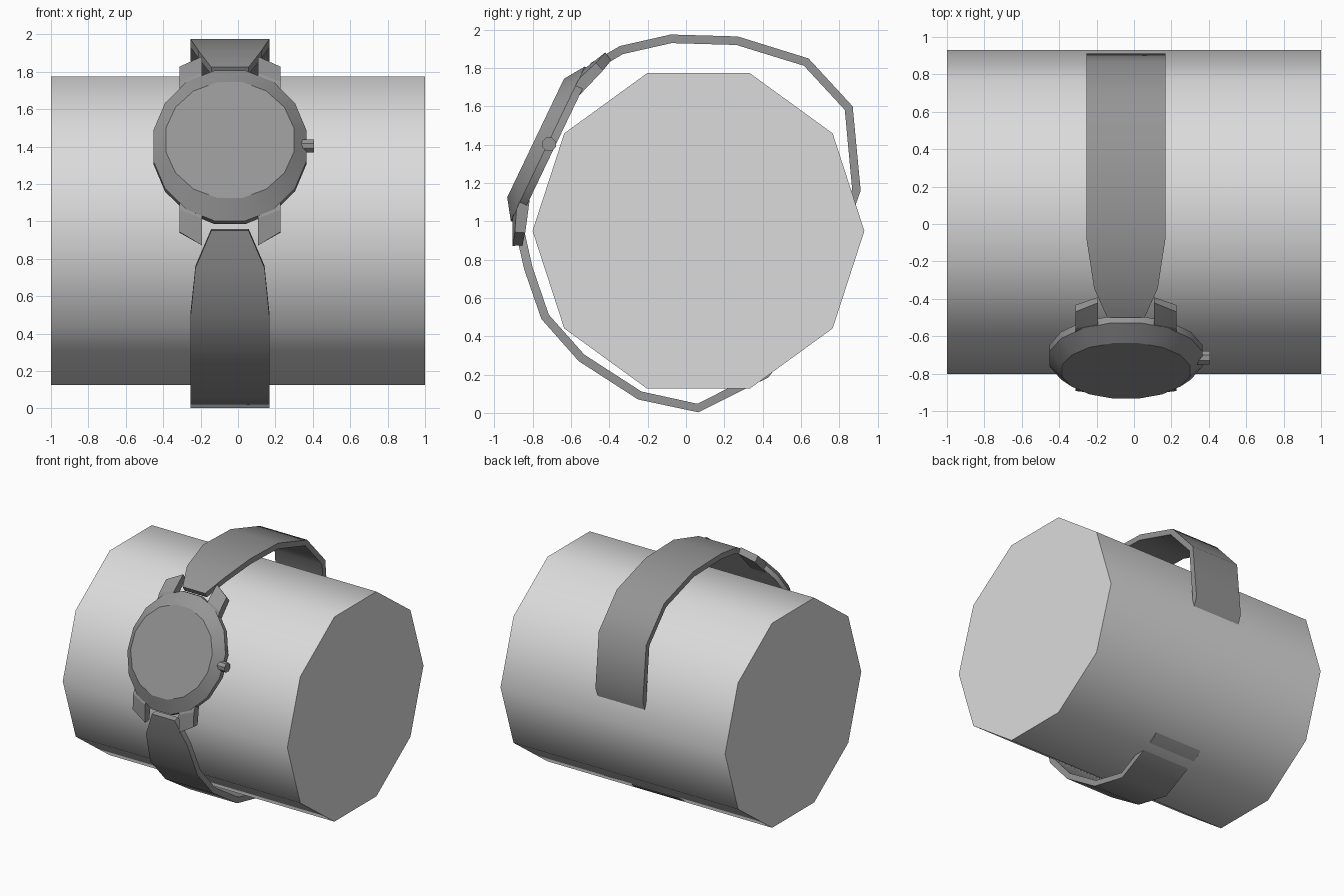
import bpy, bmesh, math
from mathutils import Matrix, Vector

cube = bpy.data.objects.get("Cube")
if cube:
    bpy.data.objects.remove(cube)


def material(name, value):
    mat = bpy.data.materials.new(name)
    mat.use_nodes = True
    color = (value, value, value, 1)
    mat.diffuse_color = color
    mat.node_tree.nodes["Principled BSDF"].inputs["Base Color"].default_value = color
    return mat


light_grey = material("light_grey", 0.71)
mid_grey = material("mid_grey", 0.3)


def finish(bm, name, mat, matrix=None, angle=40):
    bmesh.ops.recalc_face_normals(bm, faces=bm.faces)
    mesh = bpy.data.meshes.new(name)
    if matrix:
        bm.transform(matrix)
    bm.to_mesh(mesh)
    bm.free()
    mesh.materials.append(mat)
    obj = bpy.data.objects.new(name, mesh)
    bpy.context.collection.objects.link(obj)
    bpy.ops.object.select_all(action="DESELECT")
    obj.select_set(True)
    bpy.context.view_layer.objects.active = obj
    bpy.ops.object.shade_smooth_by_angle(angle=math.radians(angle))
    return obj


def loft(bm, rings):
    """Skin a list of equal closed rings and cap both ends."""
    loops = [[bm.verts.new(p) for p in ring] for ring in rings]
    n = len(loops[0])
    for a, b in zip(loops, loops[1:]):
        for i in range(n):
            j = (i + 1) % n
            bm.faces.new((a[i], a[j], b[j], b[i]))
    bm.faces.new(loops[0])
    bm.faces.new(loops[-1])


def ellipse(rx, ry, z, sides):
    steps = [(i + 0.5) * math.tau / sides for i in range(sides)]
    return [(rx * math.cos(a), ry * math.sin(a), z) for a in steps]


def x_cylinder(name, mat, sides, radius, length, center):
    bm = bmesh.new()
    bmesh.ops.create_cone(bm, cap_ends=True, segments=sides, radius1=radius,
                          radius2=radius, depth=length)
    # lay the axis along x, with flat sides at the top and bottom
    turn = Matrix.Rotation(math.pi / 2, 4, "Y") @ Matrix.Rotation(math.pi / 2, 4, "Z")
    spin = Matrix.Rotation(math.pi / sides, 4, "X")
    return finish(bm, name, mat, Matrix.Translation(center) @ spin @ turn)


# Display roll
x_cylinder("display_roll", light_grey, 10, 0.866, 2, (0, 0.065, 0.95))

# Tilted frame of the watch head: x across, y along the strap, z outwards
CENTER_X = -0.043
tilt = math.radians(90 - 25.6)
head = Matrix.Translation((CENTER_X, -0.785, 1.435)) @ Matrix.Rotation(tilt, 4, "X")

# Case with a sloped bezel and flat dial
bm = bmesh.new()
loft(bm, [ellipse(0.418, 0.455, -0.11, 16),
          ellipse(0.418, 0.455, -0.07, 16),
          ellipse(0.35, 0.35, 0, 16)])
finish(bm, "watch_case", mid_grey, head, 25)

# Four lugs, mirrored about the case: x, y and depth below the dial
corners = [(0.27, 0.30, 0.067), (0.15, 0.30, 0.067), (0.27, 0.38, 0.071), (0.15, 0.43, 0.071),
           (0.27, 0.49, 0.115), (0.15, 0.56, 0.135),
           (0.27, 0.30, 0.11), (0.15, 0.30, 0.11), (0.27, 0.47, 0.165), (0.15, 0.535, 0.18)]
for end, sy in (("upper", 1), ("lower", -1)):
    for side, sx in (("left", 1), ("right", -1)):
        bm = bmesh.new()
        for x, y, depth in corners:
            bm.verts.new((sx * x, sy * y, -depth))
        bmesh.ops.convex_hull(bm, input=bm.verts)
        bmesh.ops.dissolve_limit(bm, angle_limit=0.05, verts=bm.verts, edges=bm.edges)
        finish(bm, f"{end}_{side}_lug", mid_grey, head, 20)

# Crown
x_cylinder("crown", mid_grey, 8, 0.038, 0.08, (0.365, -0.715, 1.403))


def strap(name, path, thickness=0.045):
    """Sweep a flat section along (y, z, half width) points of the outer side."""
    points = [Vector((0, y, z)) for y, z, w in path]
    rings = []
    for i, p in enumerate(points):
        before = (p - points[i - 1]).normalized() if i else Vector()
        after = (points[i + 1] - p).normalized() if i + 1 < len(points) else Vector()
        along = (before + after).normalized()
        inward = Vector((0, along.z, -along.y))
        if (Vector((0, 0.05, 0.95)) - p).dot(inward) < 0:
            inward.negate()
        q = p + inward * thickness
        w = path[i][2]
        rings.append([(CENTER_X + s * w, v.y, v.z)
                      for s, v in ((-1, p), (1, p), (1, q), (-1, q))])
    bm = bmesh.new()
    loft(bm, rings)
    finish(bm, name, mid_grey)


# Strap halves, both running into the roll at the back
strap("upper_strap", [(-0.5, 1.825, 0.1), (-0.345, 1.915, 0.17), (-0.08, 1.975, 0.211),
                      (0.27, 1.965, 0.211), (0.64, 1.85, 0.211), (0.87, 1.6, 0.211),
                      (0.912, 1.16, 0.211), (0.84, 0.96, 0.211)])
strap("lower_strap", [(-0.89, 0.95, 0.1), (-0.845, 0.75, 0.185), (-0.755, 0.49, 0.211),
                      (-0.56, 0.27, 0.211), (-0.25, 0.07, 0.211), (0.065, 0.003, 0.211),
                      (0.43, 0.185, 0.211), (0.68, 0.5, 0.211)])
